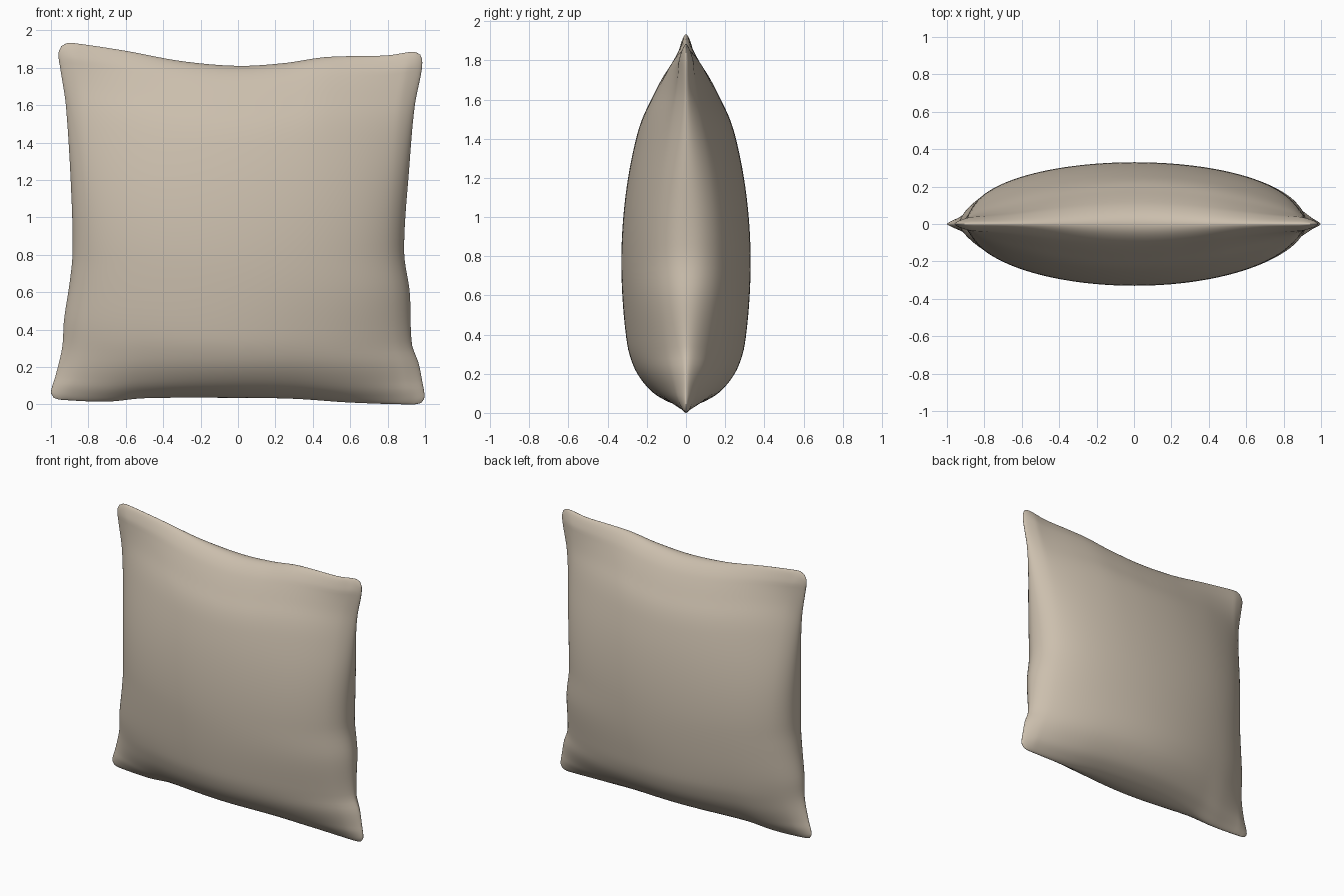
import bpy, bmesh, math

if "Cube" in bpy.data.objects:
    bpy.data.objects.remove(bpy.data.objects["Cube"], do_unlink=True)


def curve(points):
    """Smooth function through (position, value) points, position rescaled to 0..1."""
    first, last = points[0][0], points[-1][0]
    pts = [((p - first) / (last - first), q) for p, q in points]

    def slope(i):
        a, b = pts[max(i - 1, 0)], pts[min(i + 1, len(pts) - 1)]
        return (b[1] - a[1]) / (b[0] - a[0])

    def value(t):
        i = 0
        while i < len(pts) - 2 and t > pts[i + 1][0]:
            i += 1
        (p0, q0), (p1, q1) = pts[i], pts[i + 1]
        h = p1 - p0
        s = (t - p0) / h
        return (q0 * (1 + 2 * s) * (1 - s) ** 2 + q1 * s * s * (3 - 2 * s)
                + h * s * (1 - s) * (slope(i) * (1 - s) - slope(i + 1) * s))
    return value


# Seam outline: the sides give x by height, the top and bottom give z by x
left = curve([(.03, -.985), (.06, -1), (.15, -.975), (.3, -.94), (.45, -.93), (.65, -.9),
              (.8, -.885), (1.1, -.89), (1.6, -.92), (1.8, -.95), (1.88, -.96), (1.92, -.945)])
right = curve([(.005, .98), (.035, .997), (.12, .985), (.22, .965), (.32, .93), (.6, .918),
               (.82, .888), (1.3, .918), (1.6, .945), (1.78, .98), (1.84, .985), (1.875, .975)])
bottom = curve([(-.985, .035), (-.95, .025), (-.7, .015), (-.5, .033), (0, .035),
                (.3, .03), (.6, .01), (.94, 0), (.98, .008)])
top = curve([(-.945, 1.915), (-.91, 1.932), (-.85, 1.928), (-.6, 1.89), (-.3, 1.835),
             (0, 1.81), (.25, 1.825), (.45, 1.855), (.6, 1.862), (.8, 1.866),
             (.94, 1.885), (.975, 1.87)])

# Fullness by height, sagging toward the bottom; position is the angle around the section
heights = [(.035, 0), (.06, .29), (.1, .49), (.2, .75), (.3, .875), (.4, .93), (.6, .985),
           (.8, 1), (1, .97), (1.2, .895), (1.4, .77), (1.5, .675), (1.6, .53), (1.7, .37),
           (1.77, .22), (1.81, 0)]
fullness = curve([(math.acos(1 - 2 * min(1, (z - .035) / 1.775)), f) for z, f in heights])

N = 72
DEPTH = .33
FRONT, BACK = -1, 1
taper = {FRONT: .5, BACK: .43}


def cushion_point(i, j, side):
    u = (1 - math.cos(math.pi * i / N)) / 2
    v = (1 - math.cos(math.pi * j / N)) / 2
    x = left(v) * (1 - u) + right(v) * u
    z = bottom(u) * (1 - v) + top(u) * v
    if i in (0, N) or j in (0, N):
        return x, 0, z
    across = 4 * u * (1 - u)
    # The section gets more pointed toward the corners, so they pinch thin
    puff = (DEPTH * across ** (taper[side] + .35 * (2 * v - 1) ** 2)
            * fullness(j / N) ** (1 + .8 * (2 * u - 1) ** 2))
    # A thin rolled rim keeps the corners rounded
    rim = .035 * min(1, 6 * across) ** .5 * min(1, 24 * v * (1 - v)) ** .5
    return x, side * math.hypot(puff, rim) * DEPTH / math.hypot(DEPTH, .035), z


# Front and back panels joined along the seam
bm = bmesh.new()
for side in (FRONT, BACK):
    grid = [[bm.verts.new(cushion_point(i, j, side)) for j in range(N + 1)]
            for i in range(N + 1)]
    for i in range(N):
        for j in range(N):
            bm.faces.new((grid[i][j], grid[i + 1][j], grid[i + 1][j + 1], grid[i][j + 1]))
bmesh.ops.remove_doubles(bm, verts=bm.verts, dist=.00001)
bmesh.ops.recalc_face_normals(bm, faces=bm.faces)
for face in bm.faces:
    face.smooth = True

mesh = bpy.data.meshes.new("cushion")
bm.to_mesh(mesh)
bm.free()
cushion = bpy.data.objects.new("cushion", mesh)
bpy.context.collection.objects.link(cushion)

# Plain beige cloth
colour = (.60, .52, .42, 1)
cloth = bpy.data.materials.new("beige_cloth")
cloth.use_nodes = True
cloth.diffuse_color = colour
cloth.node_tree.nodes["Principled BSDF"].inputs["Base Color"].default_value = colour
mesh.materials.append(cloth)
